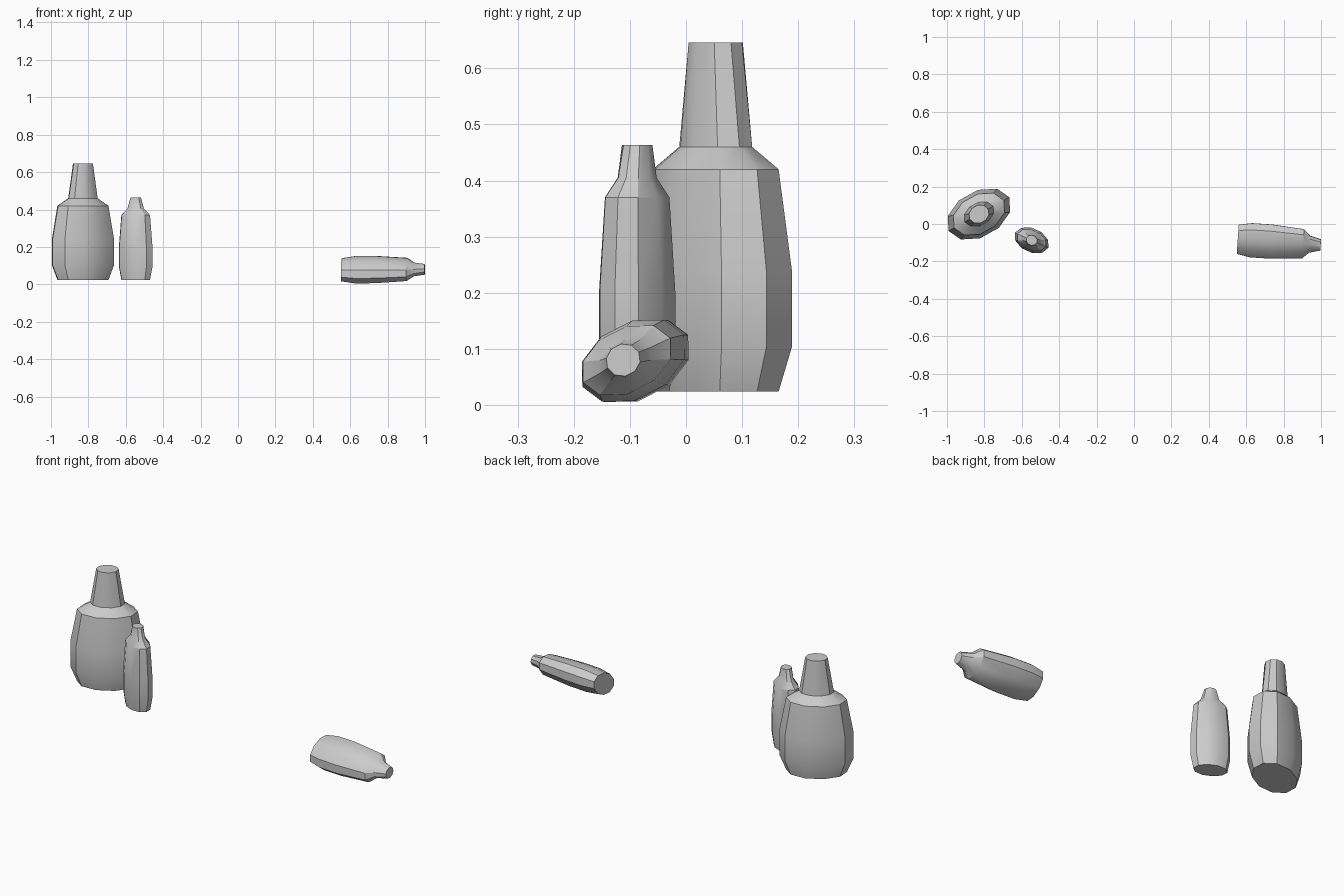
import bpy, bmesh, math
from mathutils import Matrix, Vector

if "Cube" in bpy.data.objects:
    bpy.data.objects.remove(bpy.data.objects["Cube"])

SIDES = 10


def bottle(name, rings, matrix):
    """Loft oval rings (height, half length, half width) and cap both ends."""
    bm = bmesh.new()
    loops = []
    for h, a, b in rings:
        loops.append([bm.verts.new((a * math.cos(2 * math.pi * k / SIDES),
                                    b * math.sin(2 * math.pi * k / SIDES), h))
                      for k in range(SIDES)])
    for lo, hi in zip(loops, loops[1:]):
        for k in range(SIDES):
            n = (k + 1) % SIDES
            bm.faces.new((lo[k], lo[n], hi[n], hi[k]))
    bm.faces.new(loops[0][::-1])
    bm.faces.new(loops[-1])
    me = bpy.data.meshes.new(name)
    bm.to_mesh(me)
    bm.free()
    ob = bpy.data.objects.new(name, me)
    bpy.context.collection.objects.link(ob)
    me.transform(matrix)
    bpy.ops.object.select_all(action='DESELECT')
    bpy.context.view_layer.objects.active = ob
    ob.select_set(True)
    bpy.ops.object.shade_smooth_by_angle(angle=math.radians(30))
    return ob


def spin(deg):
    return Matrix.Rotation(math.radians(deg), 4, 'Z')


# Profiles: base, belly, shoulder, neck, mouth
large = [(0, .152, .102), (.079, .186, .122), (.216, .186, .122),
         (.396, .152, .102), (.436, .087, .060), (.622, .056, .048)]
small = [(0, .084, .054), (.070, .098, .064), (.178, .098, .064),
         (.346, .084, .054), (.381, .048, .033), (.439, .030, .027)]

# Standing bottles
bottle("large_bottle", large, Matrix.Translation((-.829, .053, .024)) @ spin(29))
bottle("small_bottle", small, Matrix.Translation((-.547, -.087, .024)) @ spin(-24))

# Bottle lying on its side, neck towards +x
base, tip = Vector((.555, -.082, .078)), Vector((.998, -.112, .080))
axis = (tip - base).normalized()
side = Vector((0, 0, 1)).cross(axis).normalized()
up = axis.cross(side)
frame = Matrix((side, up, axis)).transposed().to_4x4()
stretch = (tip - base).length / .439
lying = [(h * stretch, a * 1.04, b * 1.06) for h, a, b in small]
bottle("lying_bottle", lying, Matrix.Translation(base) @ frame @ spin(27))
